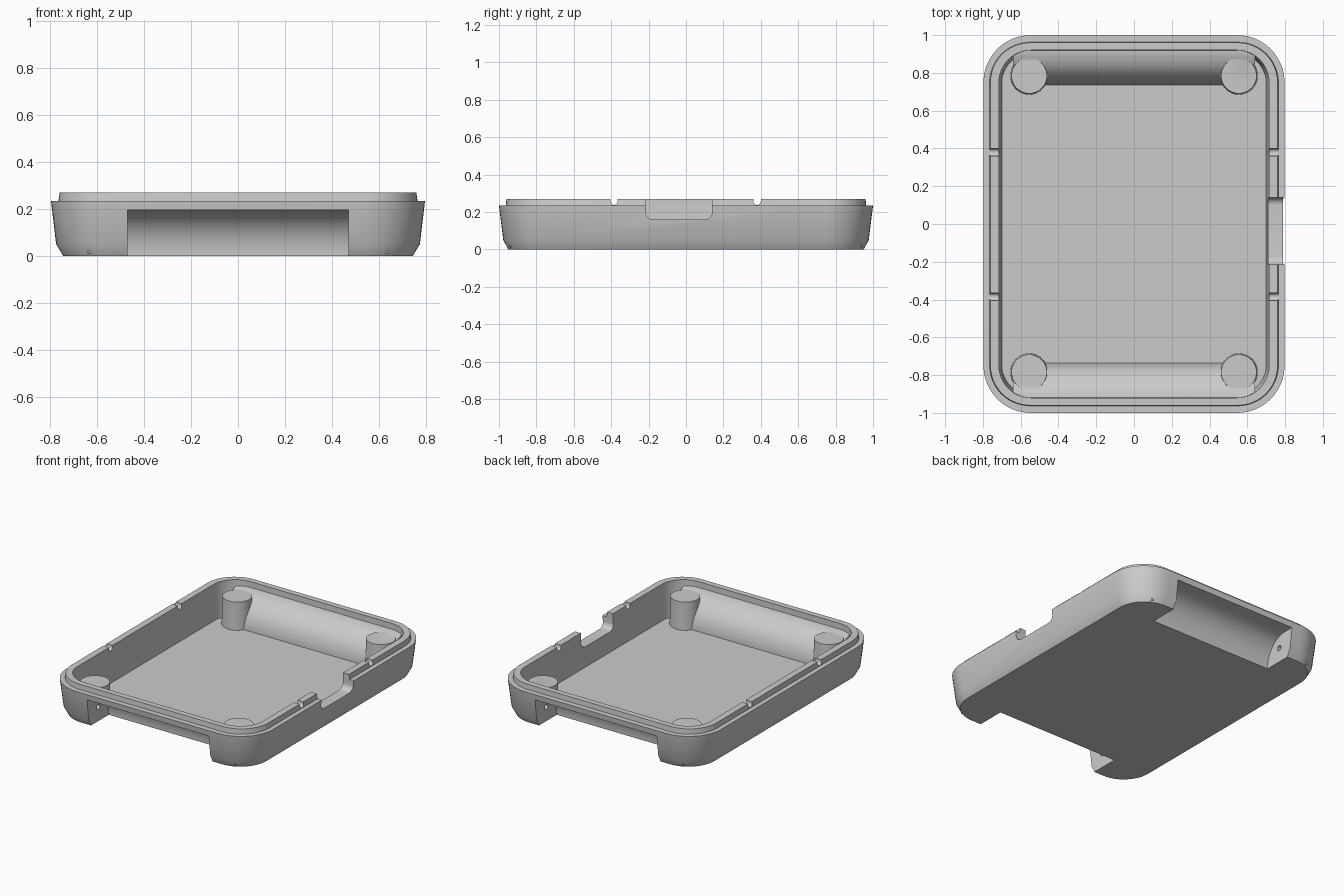
import bpy, bmesh
from math import sin, cos, pi

old = bpy.data.objects.get("Cube")
if old:
    bpy.data.objects.remove(old, do_unlink=True)

grey = bpy.data.materials.new("plain grey")
grey.use_nodes = True
colour = (0.6, 0.6, 0.6, 1)
grey.diffuse_color = colour
grey.node_tree.nodes["Principled BSDF"].inputs["Base Color"].default_value = colour


def loft(name, rings):
    """Closed solid skinned through rings of 3D points."""
    bm = bmesh.new()
    loops = [[bm.verts.new(p) for p in ring] for ring in rings]
    for a, b in zip(loops, loops[1:]):
        for i in range(len(a)):
            j = (i + 1) % len(a)
            bm.faces.new((a[i], a[j], b[j], b[i]))
    bm.faces.new(loops[0][::-1])
    bm.faces.new(loops[-1])
    bmesh.ops.recalc_face_normals(bm, faces=bm.faces)
    mesh = bpy.data.meshes.new(name)
    bm.to_mesh(mesh)
    bm.free()
    mesh.materials.append(grey)
    obj = bpy.data.objects.new(name, mesh)
    bpy.context.collection.objects.link(obj)
    return obj


def arc(cx, cy, rx, ry, start, end, steps):
    return [(cx + rx * cos(start + (end - start) * i / steps),
             cy + ry * sin(start + (end - start) * i / steps))
            for i in range(steps + 1)]


def rounded_ring(z, hx, hy, r, steps=12):
    pts = []
    for k, (sx, sy) in enumerate([(1, 1), (-1, 1), (-1, -1), (1, -1)]):
        pts += arc(sx * (hx - r), sy * (hy - r), r, r,
                   k * pi / 2, (k + 1) * pi / 2, steps)
    return [(x, y, z) for x, y in pts]


def prism(name, profile, x0, x1):
    """Extrude a (y, z) profile along x."""
    return loft(name, [[(x, y, z) for y, z in profile] for x in (x0, x1)])


def circle(cy, cz, r, steps=20):
    return arc(cy, cz, r, r, 0, 2 * pi, steps)[:-1]


def combine(target, other, operation):
    mod = target.modifiers.new(operation.lower(), 'BOOLEAN')
    mod.operation = operation
    mod.solver = 'EXACT'
    mod.object = other
    bpy.context.view_layer.objects.active = target
    bpy.ops.object.modifier_apply(modifier=mod.name)
    bpy.data.objects.remove(other, do_unlink=True)


# Tray: chamfered base, tapered sides, ledge and raised lip
tray = loft("case_tray", [
    rounded_ring(0, 0.745, 0.95, 0.2),
    rounded_ring(0.05, 0.775, 0.977, 0.23),
    rounded_ring(0.235, 0.797, 1.0, 0.25),
    rounded_ring(0.235, 0.765, 0.963, 0.215),
    rounded_ring(0.27, 0.76, 0.96, 0.21),
])
cavity = loft("cavity_cutter", [
    rounded_ring(0.025, 0.70, 0.905, 0.16),
    rounded_ring(0.235, 0.715, 0.92, 0.17),
    rounded_ring(0.4, 0.715, 0.92, 0.17),
])
combine(tray, cavity, 'DIFFERENCE')

# Curved inner bulges above the end recesses
for side in (1, -1):
    curve = arc(0.93, 0.02, 0.195, 0.21, pi / 2, pi, 16)
    profile = [(0.94, 0.01), (0.94, 0.23)] + curve + [(0.735, 0.01)]
    bulge = prism("bulge", [(side * y, z) for y, z in profile], -0.64, 0.64)
    combine(tray, bulge, 'UNION')

# Four round corner posts
for sx in (1, -1):
    for sy in (1, -1):
        rings = [[(sx * 0.555 + x, sy * 0.785 + y, z) for x, y in circle(0, 0, r, 40)]
                 for z, r in ((0.012, 0.1), (0.22, 0.094))]
        combine(tray, loft("post", rings), 'UNION')

# Recesses under both ends, with small pin holes in their end walls
for side in (1, -1):
    curve = arc(0.92, 0, 0.165, 0.195, pi / 2, pi, 16)
    profile = [(1.1, -0.05), (1.1, 0.195)] + curve + [(0.755, -0.05)]
    recess = prism("recess", [(side * y, z) for y, z in profile], -0.47, 0.47)
    combine(tray, recess, 'DIFFERENCE')
    combine(tray, prism("pin_hole", circle(side * 0.87, 0.1, 0.018), -0.55, 0.55),
            'DIFFERENCE')

# Small round-bottomed slits across the lip
for y in (0.38, -0.385):
    profile = arc(y, 0.258, 0.02, 0.02, pi, 2 * pi, 12) + [(y + 0.02, 0.4), (y - 0.02, 0.4)]
    combine(tray, prism("lip_slit", profile, -0.9, 0.9), 'DIFFERENCE')

# Rounded port opening in the left wall
profile = (arc(-0.175, 0.2, 0.04, 0.04, pi, 1.5 * pi, 8)
           + arc(0.1, 0.2, 0.04, 0.04, 1.5 * pi, 2 * pi, 8)
           + [(0.14, 0.4), (-0.215, 0.4)])
combine(tray, prism("port_opening", profile, 0.6, 0.9), 'DIFFERENCE')

bpy.ops.object.select_all(action='DESELECT')
tray.select_set(True)
bpy.context.view_layer.objects.active = tray
bpy.ops.object.shade_smooth_by_angle(angle=pi / 7)
